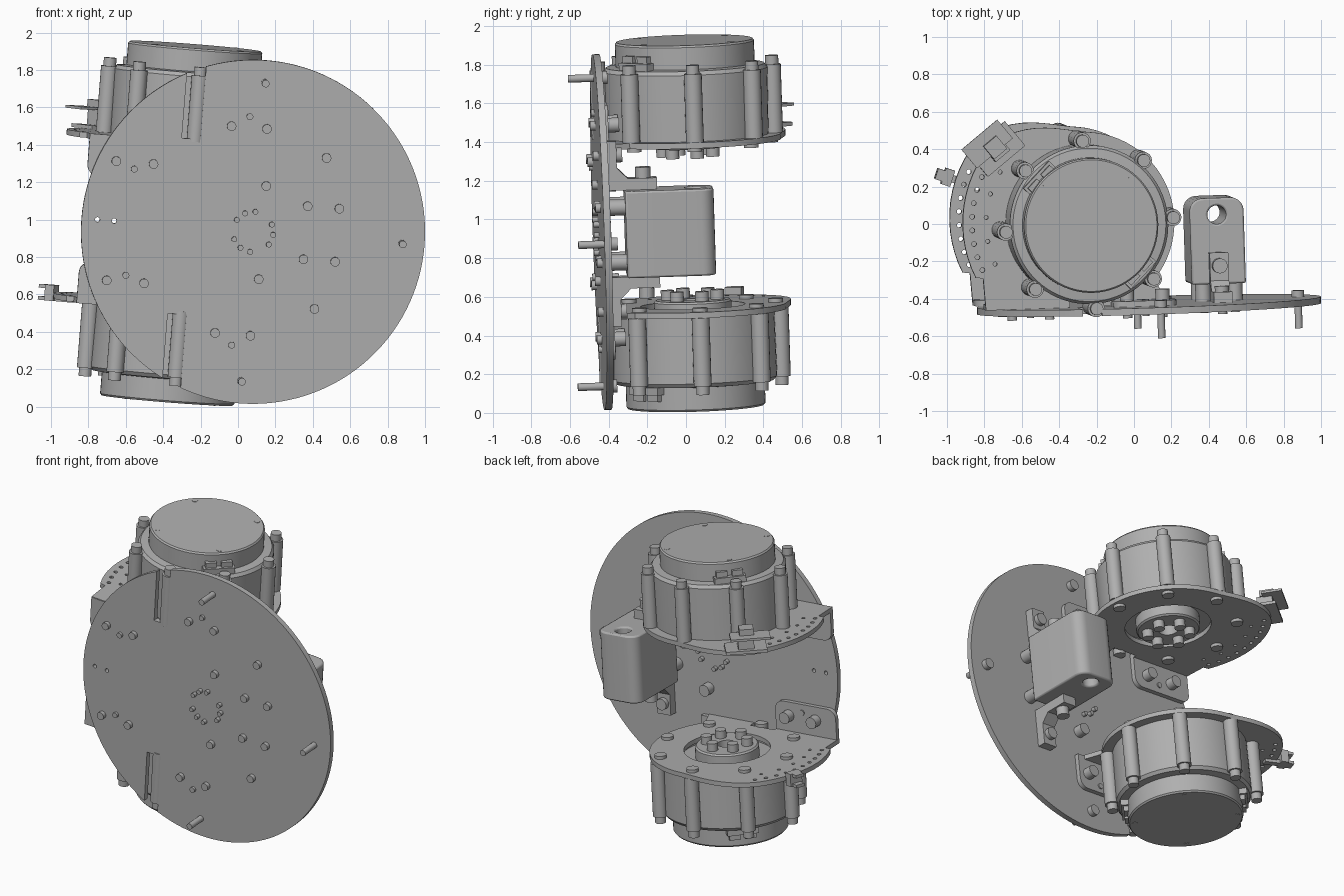
import bpy, bmesh
from math import sin, cos, radians, pi
from mathutils import Matrix, Vector

if "Cube" in bpy.data.objects:
    bpy.data.objects.remove(bpy.data.objects["Cube"])

# Assembly frame: origin at the disc centre, y along the disc normal
up = Vector((0.08, -0.032, 1)).normalized()
back = up.cross(Vector((1, 0.035, -0.08))).normalized()
side = back.cross(up)
FRAME = Matrix.Translation((0.08, -0.435, 0.935)) @ Matrix((side, back, up)).transposed().to_4x4()
AX, AY = -0.37, 0.47        # motor axis

grey = bpy.data.materials.new("plain_grey")
grey.use_nodes = True
grey.diffuse_color = (0.43, 0.43, 0.43, 1)
grey.node_tree.nodes["Principled BSDF"].inputs["Base Color"].default_value = (0.43, 0.43, 0.43, 1)


def rod(bm, p, axis, r, length, n=20):
    turn = Matrix.Rotation(-pi / 2, 4, 'X') if axis == 'y' else Matrix()
    m = Matrix.Translation(p) @ turn @ Matrix.Translation((0, 0, length / 2))
    bmesh.ops.create_cone(bm, cap_ends=True, segments=n, radius1=r, radius2=r, depth=length, matrix=m)


def box(bm, lo, hi, base=Matrix()):
    lo, hi = Vector(lo), Vector(hi)
    m = base @ Matrix.Translation((lo + hi) / 2) @ Matrix.Diagonal((*(hi - lo), 1))
    bmesh.ops.create_cube(bm, size=1, matrix=m)


def prism(bm, pts, offset):
    """Extrude a closed outline of 3D points by an offset."""
    face = bm.faces.new([bm.verts.new(p) for p in pts])
    new = bmesh.ops.extrude_face_region(bm, geom=[face])["geom"]
    bmesh.ops.translate(bm, vec=offset, verts=[v for v in new if isinstance(v, bmesh.types.BMVert)])


def rounded(x0, x1, z0, z1, r, corners):
    """Outline of a rectangle, rounding only the chosen corners (0 = +x +z, then round)."""
    pts = []
    for i, (cx, cz, sx, sz) in enumerate(((x1, z1, -1, -1), (x0, z1, 1, -1), (x0, z0, 1, 1), (x1, z0, -1, 1))):
        if i in corners:
            for k in range(7):
                a = radians(90 * i + 15 * k)
                pts.append((cx + sx * r + r * cos(a), cz + sz * r + r * sin(a)))
        else:
            pts.append((cx, cz))
    return pts


def lathe(bm, profile, n=72):
    rings = []
    for r, z in profile:
        count = n if r else 1
        rings.append([bm.verts.new((AX + r * cos(2 * pi * i / n), AY + r * sin(2 * pi * i / n), z))
                      for i in range(count)])
    for a, b in zip(rings, rings[1:]):
        for i in range(n):
            j = (i + 1) % n
            quad = [a[i % len(a)], a[j % len(a)], b[j % len(b)], b[i % len(b)]]
            bm.faces.new(list(dict.fromkeys(quad)))


def finish(name, bm, mirror=False, cutter=None, bevel=0):
    def to_object(label, b):
        if mirror:
            bmesh.ops.scale(b, vec=(1, 1, -1), verts=b.verts)
        bmesh.ops.recalc_face_normals(b, faces=b.faces)
        me = bpy.data.meshes.new(label)
        b.to_mesh(me)
        b.free()
        ob = bpy.data.objects.new(label, me)
        bpy.context.collection.objects.link(ob)
        ob.matrix_world = FRAME
        return ob
    ob = to_object(name, bm)
    if cutter:
        cut = to_object(name + "_cutter", cutter)
        cut.hide_render = True
        mod = ob.modifiers.new("cut", 'BOOLEAN')
        mod.object, mod.operation, mod.solver = cut, 'DIFFERENCE', 'EXACT'
        bpy.context.view_layer.update()
        done = bpy.data.meshes.new_from_object(ob.evaluated_get(bpy.context.evaluated_depsgraph_get()))
        ob.modifiers.clear()
        ob.data = done
        bpy.data.objects.remove(cut)
    ob.data.materials.clear()
    ob.data.materials.append(grey)
    ob.data.polygons.foreach_set("use_smooth", [True] * len(ob.data.polygons))
    ob.data.set_sharp_from_angle(angle=radians(30))
    if bevel:
        mod = ob.modifiers.new("soft_edges", 'BEVEL')
        mod.width, mod.segments, mod.limit_method = bevel, 2, 'ANGLE'


def around(r, a, z):
    return (AX + r * cos(radians(a)), AY + r * sin(radians(a)), z)


# Base disc with two open slots and two small holes
disc, cut = bmesh.new(), bmesh.new()
rod(disc, (0, -0.018, 0), 'y', 0.92, 0.036, 128)
for s in (1, -1):
    box(cut, (AX - 0.05, -0.1, min(s * 0.47, s)), (AX + 0.05, 0.1, max(s * 0.47, s)))
for x in (-0.835, -0.745):
    rod(cut, (x, -0.1, 0), 'y', 0.013, 0.2)
finish("base_disc", disc, cutter=cut)

# Fasteners through the disc
bolts = bmesh.new()
spots = [(x, s * z) for s in (1, -1) for x, z in
         ((-0.76, 0.32), (-0.56, 0.32), (-0.16, 0.555), (0.03, 0.555), (0.05, 0.25))]
spots += [(0.36, 0.425), (0.36, -0.385)]
for x, z in spots:
    rod(bolts, (x, -0.045, z), 'y', 0.025, 0.09)
    rod(bolts, (x, 0.018 if x == 0.05 else 0.045, z), 'y', 0.038, 0.06)
for s in (1, -1):
    for x, z in ((-0.66, 0.285), (-0.066, 0.613)):
        rod(bolts, (x, -0.035, s * z), 'y', 0.018, 0.09)
for c in (-4, 118, 236):
    for d in (-30, 0, 30):
        a = radians(c + d)
        rod(bolts, (0.108 * cos(a), -0.045, 0.108 * sin(a)), 'y', 0.015, 0.09, 16)
finish("disc_bolts", bolts)

pins = bmesh.new()
for a in (-90, 0, 90):
    x, z = 0.8 * cos(radians(a)), 0.8 * sin(radians(a))
    rod(pins, (x, -0.15, z), 'y', 0.02, 0.17)
    rod(pins, (x, 0.018, z), 'y', 0.034, 0.035)
finish("locating_pins", pins)

# Side block with a vertical bore, on four spacers
block, cut = bmesh.new(), bmesh.new()
prism(block, [(x, y, -0.205) for x, y in rounded(0.215, 0.505, 0.11, 0.57, 0.07, (0, 1))], (0, 0, 0.45))
rod(cut, (0.36, 0.48, -0.4), 'z', 0.05, 0.8, 32)
finish("side_block", block, cutter=cut, bevel=0.01)
spacers = bmesh.new()
for x in (0.28, 0.45):
    for z in (-0.125, 0.16):
        rod(spacers, (x, -0.045, z), 'y', 0.025, 0.1)
        rod(spacers, (x, 0.015, z), 'y', 0.042, 0.1)
finish("block_spacers", spacers)

# Angle brackets above and below the block
for name, s in (("upper_angle_bracket", 1), ("lower_angle_bracket", -1)):
    bm = bmesh.new()
    outline = ((0.018, 0.225), (0.28, 0.225), (0.28, 0.285), (0.13, 0.285),
               (0.075, 0.34), (0.075, 0.48), (0.018, 0.48))
    prism(bm, [(0.31, y, 0.02 + s * z) for y, z in outline], (0.1, 0, 0))
    rod(bm, (0.36, 0.21, 0.02 + s * 0.31 - 0.03), 'z', 0.04, 0.06)
    finish(name, bm)


def motor_unit(label, mirror):
    # Housing, cap and hollow output hub in one turned profile
    bm = bmesh.new()
    lathe(bm, [(0, 0.5), (0.06, 0.5), (0.06, 0.395), (0.19, 0.395), (0.2, 0.405), (0.2, 0.475),
               (0.29, 0.475), (0.29, 0.45), (0.42, 0.45), (0.425, 0.8), (0.41, 0.82), (0.36, 0.825),
               (0.36, 0.94), (0.352, 0.95), (0, 0.95)])
    finish(label + "_motor_housing", bm, mirror)

    # Ribs with their screws
    ribs, screws = bmesh.new(), bmesh.new()
    for i in range(8):
        a = 3 + 45 * i
        rod(ribs, around(0.45, a, 0.455), 'z', 0.046, 0.355)
        rod(screws, around(0.45, a, 0.8), 'z', 0.034, 0.055)
        rod(screws, around(0.43, a, 0.405), 'z', 0.038, 0.04)
    for i in range(6):
        rod(screws, around(0.13, 60 * i + 20, 0.345), 'z', 0.035, 0.06)
    for i in range(4):
        rod(screws, around(0.32, 90 * i + 47, 0.93), 'z', 0.018, 0.022, 12)
    finish(label + "_housing_ribs", ribs, mirror)
    finish(label + "_motor_screws", screws, mirror)

    # Cable sockets on opposite sides of the cap
    bm = bmesh.new()
    for a in (135, -45):
        base = Matrix.Translation((AX, AY, 0)) @ Matrix.Rotation(radians(a), 4, 'Z')
        box(bm, (0.33, -0.1, 0.82), (0.395, 0.1, 0.86), base)
        for y in (-0.05, 0.05):
            box(bm, (0.33, y - 0.035, 0.855), (0.38, y + 0.035, 0.895), base)
    finish(label + "_cable_sockets", bm, mirror)

    # Mounting plate: round at one side, wider ear with a row of holes at the other
    bm, cut = bmesh.new(), bmesh.new()
    pts = []
    for a in range(-40, 206, 5):
        t = min(max((a - 85) / 60, 0), 1)
        pts.append(around(0.485 + 0.165 * t * t * (3 - 2 * t), a, 0.425))
    pts += [(AX - 0.55, AY - 0.28, 0.425), (AX - 0.54, 0.02, 0.425), (AX + 0.43, 0.02, 0.425)]
    prism(bm, pts, (0, 0, 0.03))
    rod(cut, (AX, AY, 0.3), 'z', 0.27, 0.3, 64)
    box(cut, (AX - 0.09, -0.1, 0.3), (AX + 0.09, 0.07, 0.6))
    for i in range(10):
        rod(cut, around(0.6, 140 + 7 * i, 0.3), 'z', 0.013, 0.3, 12)
        if i % 2:
            rod(cut, around(0.525, 140 + 7 * i, 0.3), 'z', 0.011, 0.3, 12)
    finish(label + "_mounting_plate", bm, mirror, cut)

    # Folded tabs: one toward the middle, one along the motor
    bm = bmesh.new()
    for x0, x1, z0, z1, c in ((AX - 0.54, AX - 0.09, 0.23, 0.45, (2, 3)),
                              (AX + 0.13, AX + 0.47, 0.43, 0.66, (0, 1))):
        prism(bm, [(x, 0.018, z) for x, z in rounded(x0, x1, z0, z1, 0.06, c)], (0, 0.03, 0))
    finish(label + "_plate_tabs", bm, mirror)


motor_unit("upper", False)
motor_unit("lower", True)

# Sensor board on the upper plate ear
bm = bmesh.new()
base = Matrix.Translation(around(0.62, 138, 0)) @ Matrix.Rotation(radians(38), 4, 'Z')
box(bm, (-0.13, -0.09, 0.455), (0.13, 0.08, 0.475), base)
box(bm, (-0.05, -0.05, 0.47), (0.05, 0.05, 0.56), base)
box(bm, (-0.15, -0.01, 0.555), (0.1, 0.12, 0.57), base)
box(bm, (-0.05, -0.03, 0.57), (0.04, 0.06, 0.61), base)
finish("upper_sensor", bm)

# Sensor fork on the lower plate ear
bm = bmesh.new()
base = Matrix.Translation(around(0.65, 160, 0)) @ Matrix.Rotation(radians(-20), 4, 'Z')
box(bm, (-0.07, -0.02, -0.475), (0.08, 0.02, -0.45), base)
box(bm, (-0.07, -0.045, -0.475), (-0.02, 0.045, -0.39), base)
for z in (-0.475, -0.41):
    box(bm, (-0.11, -0.03, z), (-0.03, 0.03, z + 0.02), base)
finish("lower_sensor", bm)
